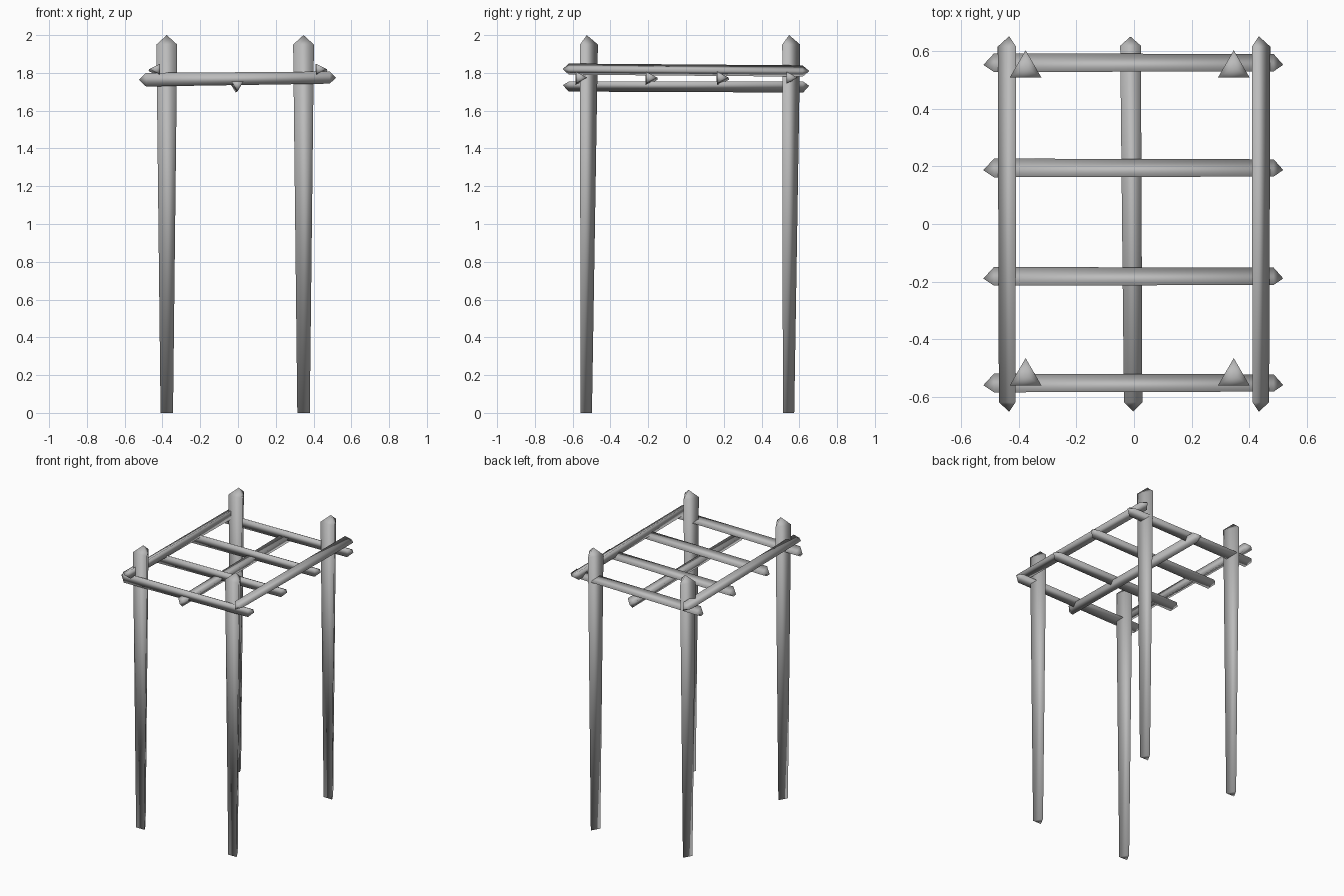
import bpy
import bmesh
from mathutils import Vector

cube = bpy.data.objects.get("Cube")
if cube:
    bpy.data.objects.remove(cube, do_unlink=True)

wood = bpy.data.materials.new("grey_wood")
wood.use_nodes = True
GREY = (0.5, 0.5, 0.5, 1)
wood.diffuse_color = GREY
wood.node_tree.nodes["Principled BSDF"].inputs["Base Color"].default_value = GREY

X, Y, Z = Vector((1, 0, 0)), Vector((0, 1, 0)), Vector((0, 0, 1))


def spar(name, start, end, side, ridge, size_a, size_b, tip_a, tip_b):
    """Tapered three-sided pole; each end is flat or drawn out to a point."""
    bm = bmesh.new()
    axis = (Vector(end) - Vector(start)).normalized()
    rings = []
    for centre, (width, depth), tip in ((start, size_a, -tip_a), (end, size_b, tip_b)):
        c = Vector(centre)
        ring = [bm.verts.new(c + side * width * s + ridge * depth * r)
                for s, r in ((-0.5, -0.5), (0.5, -0.5), (0, 0.5))]
        rings.append(ring)
        if tip:
            point = bm.verts.new(c - ridge * depth * 0.12 + axis * tip)
            for i in range(3):
                bm.faces.new((ring[i], ring[(i + 1) % 3], point))
        else:
            bm.faces.new(ring)
    a, b = rings
    for i in range(3):
        j = (i + 1) % 3
        bm.faces.new((a[i], a[j], b[j], b[i]))
    bmesh.ops.recalc_face_normals(bm, faces=bm.faces)
    mesh = bpy.data.meshes.new(name)
    bm.to_mesh(mesh)
    bm.free()
    mesh.materials.append(wood)
    mesh.shade_smooth()
    obj = bpy.data.objects.new(name, mesh)
    bpy.context.collection.objects.link(obj)


# Four upright posts, wider towards the pointed top
for x, x_name in ((-0.377, "right"), (0.347, "left")):
    for y, y_name in ((-0.514, "front"), (0.557, "back")):
        spar(f"{y_name}_{x_name}_post", (x, y - 0.014, 0), (x, y, 1.95), X, Y,
             (0.066, 0.06), (0.11, 0.095), 0, 0.05)

# Four crossbars
for i, y in enumerate((-0.553, -0.182, 0.195, 0.561)):
    spar(f"crossbar_{i + 1}", (-0.487, y, 1.764), (0.486, y, 1.775), X.cross(Y), Y,
         (0.072, 0.065), (0.064, 0.06), 0.037, 0.033)

# Side rails resting on the crossbars, ridges facing outward
for sign, name in ((-1, "right_rail"), (1, "left_rail")):
    spar(name, (sign * 0.441, -0.62, 1.82), (sign * 0.442, 0.617, 1.81), Z, X * sign,
         (0.059, 0.058), (0.06, 0.064), 0.033, 0.036)

# Middle rail hung beneath the crossbars, ridge facing down
spar("middle_rail", (-0.003, -0.62, 1.728), (-0.012, 0.62, 1.725), X, -Z,
     (0.064, 0.054), (0.072, 0.058), 0.032, 0.032)
